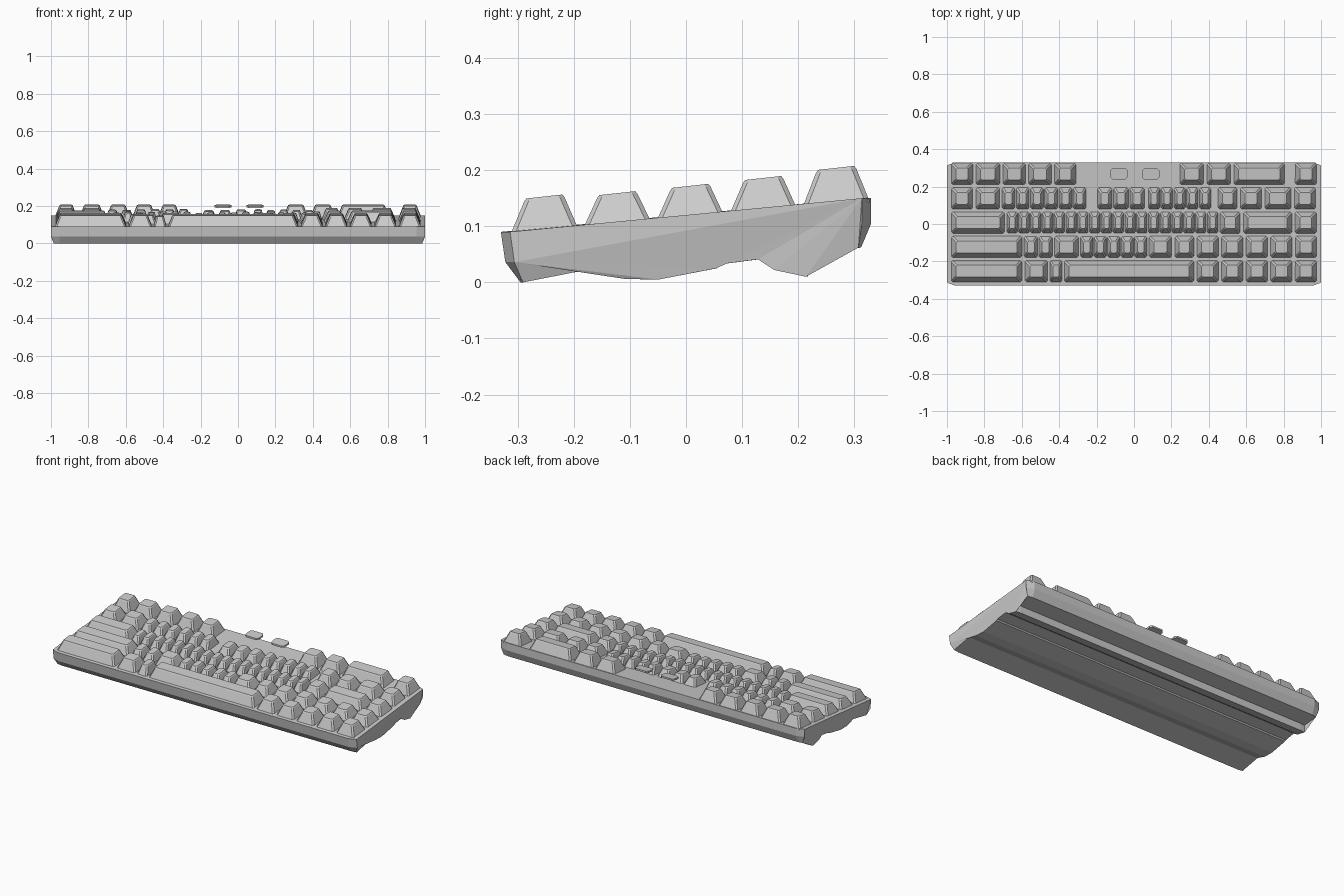
import bpy, bmesh, random

if "Cube" in bpy.data.objects:
    bpy.data.objects.remove(bpy.data.objects["Cube"])

random.seed(4)
UNIT = 1.97 / 15  # width of one key column


def make_object(name, bm):
    bmesh.ops.recalc_face_normals(bm, faces=bm.faces)
    mesh = bpy.data.meshes.new(name)
    bm.to_mesh(mesh)
    bm.free()
    bpy.context.collection.objects.link(bpy.data.objects.new(name, mesh))


def loft(bm, rings):
    """Skin a list of closed rings and cap both ends."""
    loops = [[bm.verts.new(p) for p in ring] for ring in rings]
    for a, b in zip(loops, loops[1:]):
        for i in range(len(a)):
            j = (i + 1) % len(a)
            bm.faces.new((a[i], a[j], b[j], b[i]))
    caps = [bm.faces.new(loops[0]), bm.faces.new(loops[-1])]
    bmesh.ops.triangulate(bm, faces=[f for f in caps if len(f.verts) > 8])


def deck(y):
    return 0.12 + 0.09 * y


def octagon(x, y, hx, hy, c, height):
    """Centred rectangle with clipped corners; height is a function of y."""
    corners = [(-hx + c, -hy), (hx - c, -hy), (hx, -hy + c), (hx, hy - c)]
    corners += [(-px, -py) for px, py in corners]
    return [(x + px, y + py, height(y + py)) for px, py in corners]


def keycap(bm, x, y, width, z):
    """Tapered cap with a small bevel around its sloping top."""
    h = width / 2
    inset, c, e = min(0.024, width / 5), min(0.008, width / 8), min(0.004, width / 16)

    def top(v):
        return z + 0.11 * (v - y)

    loft(bm, [octagon(x, y, h, 0.06, c, lambda v: deck(v) - 0.006),
              octagon(x, y, h - inset, 0.036, c, lambda v: top(v) - 0.005),
              octagon(x, y, h - inset - e, 0.036 - e, c, top)])


# Case: side profile lofted across the width, with clipped ends
upper = [(0.33, 0.105), (0.33, 0.15), (-0.33, 0.09), (-0.322, 0.036)]
lower = [(-0.295, 0), (-0.17, 0.024), (-0.11, 0.006), (-0.05, 0.005),
         (0.055, 0.025), (0.06, 0.032), (0.13, 0.041), (0.16, 0.022),
         (0.217, 0.01), (0.217, 0.052), (0.312, 0.062)]


def section(x, su=1, sl=1):
    return ([(x, y * su, z) for y, z in upper]
            + [(x * sl, y * sl, z) for y, z in lower])


bm = bmesh.new()
loft(bm, [section(-1, 0.95, 0.985), section(-0.955), section(0.955), section(1, 0.95, 0.985)])
make_object("case", bm)

# Key rows from front to back: top height and key widths in columns (negative = gap)
rows = [
    ("front_row_keys", 0.153, [3, 1.05, 0.55, 5.4] + [1] * 5),
    ("lower_row_keys", 0.159, [3, 0.6, 0.6, 1.1] + [0.55] * 5 + [1.05, 0.9] + [1] * 5),
    ("home_row_keys", 0.172, [2.3] + [0.48] * 18 + [0.95, 2.1, 1]),
    ("upper_row_keys", 0.186, [1, 1.1] + [0.58] * 6 + [-0.4] + [0.66] * 3 + [-0.1]
     + [0.52] * 5 + [-0.2, 0.9, 1, 1.2, 1]),
    ("back_row_keys", 0.204, [1, 1.1, 1.05, 1.05, 1, -4.1, 1.1, 1.1, 2.2, -0.3, 1]),
]
for i, (name, z, widths) in enumerate(rows):
    bm = bmesh.new()
    x = -0.985
    for w in widths:
        size = abs(w) * UNIT
        if w > 0:
            narrow = w < 0.7
            drop = random.uniform(0.004, 0.012) if narrow else 0
            gap = 0.003 if narrow else 0.012
            keycap(bm, x + size / 2, -0.2525 + 0.13 * i, size - gap, z - drop)
        x += size
    make_object(name, bm)

# Two loose cap tops hovering over the empty part of the back row
bm = bmesh.new()
for x in (-0.08, 0.09):
    loft(bm, [octagon(x, 0.268, 0.045, 0.031, 0.012, lambda y, h=h: h + 0.11 * (y - 0.268))
              for h in (0.194, 0.204)])
make_object("loose_cap_tops", bm)
